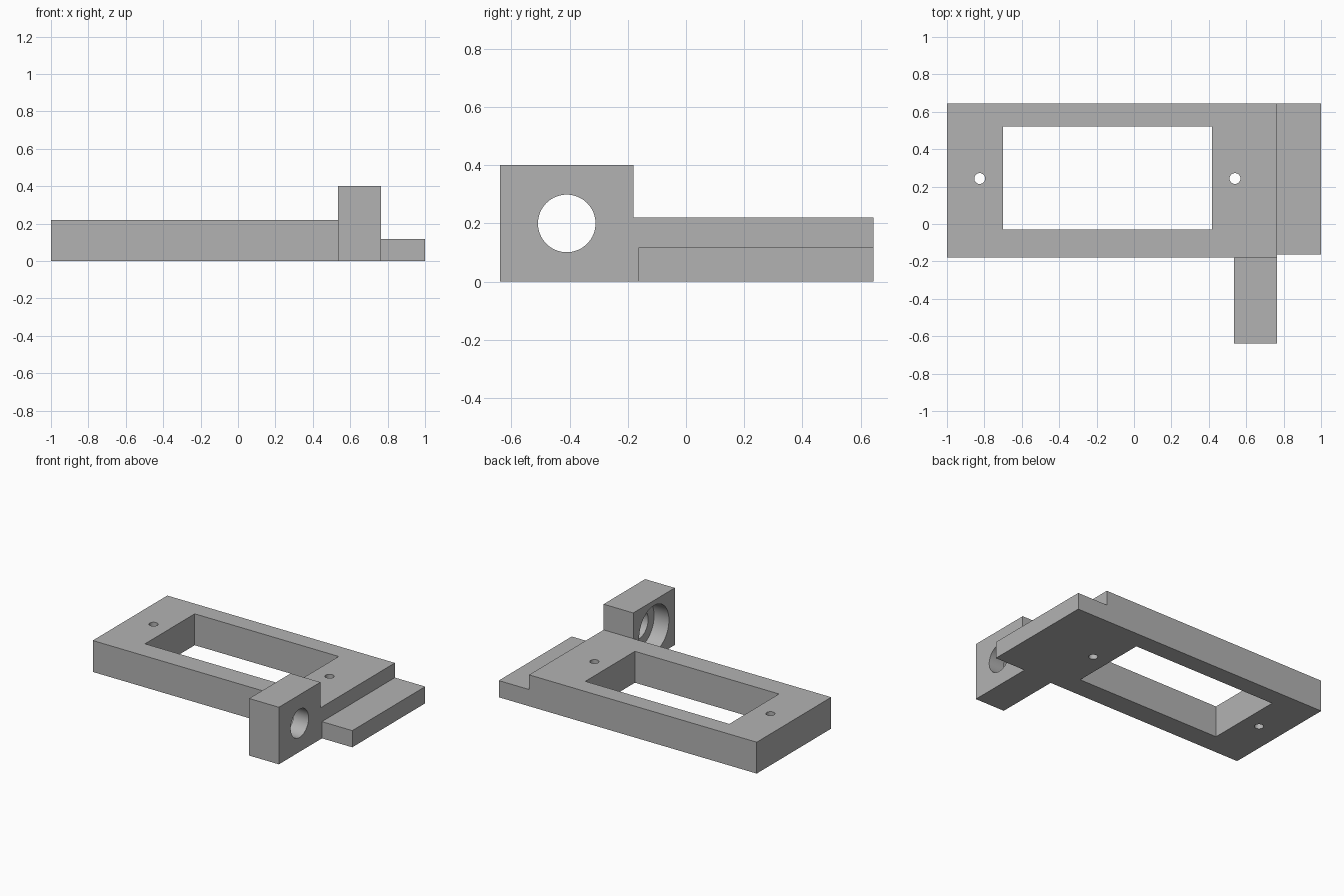
import bpy, math

if "Cube" in bpy.data.objects:
    bpy.data.objects.remove(bpy.data.objects["Cube"], do_unlink=True)

grey = bpy.data.materials.new("plain grey")
grey.use_nodes = True
colour = (0.45, 0.45, 0.45, 1)
grey.diffuse_color = colour
grey.node_tree.nodes["Principled BSDF"].inputs["Base Color"].default_value = colour


def box(name, x, y, z):
    """Box spanning the given (low, high) ranges."""
    bpy.ops.mesh.primitive_cube_add(size=2)
    obj = bpy.context.object
    obj.name = name
    for v in obj.data.vertices:
        v.co = [r[1] if c > 0 else r[0] for c, r in zip(v.co, (x, y, z))]
    obj.data.materials.append(grey)
    return obj


def rod(name, radius, depth, location, axis="Z"):
    """Round cutter along z or x."""
    turn = (0, math.pi / 2, 0) if axis == "X" else (0, 0, 0)
    bpy.ops.mesh.primitive_cylinder_add(vertices=64, radius=radius, depth=depth,
                                        location=location, rotation=turn)
    obj = bpy.context.object
    obj.name = name
    obj.data.materials.append(grey)
    return obj


def combine(target, tool, operation):
    """Apply an exact boolean and drop the tool."""
    mod = target.modifiers.new(operation, "BOOLEAN")
    mod.operation, mod.solver, mod.object = operation, "EXACT", tool
    bpy.context.view_layer.objects.active = target
    bpy.ops.object.modifier_apply(modifier=mod.name)
    bpy.data.objects.remove(tool, do_unlink=True)


FRONT, BACK = -0.18, 0.645
STEP = 0.765

# Rectangular frame, low side ledge and raised pivot block as one solid
bracket = box("bracket", (-1, STEP), (FRONT, BACK), (0, 0.22))
combine(bracket, box("ledge", (STEP, 1), (-0.163, BACK), (0, 0.117)), "UNION")
combine(bracket, box("pivot_block", (0.535, STEP), (-0.64, FRONT), (0, 0.4)), "UNION")

# Window and the two screw holes
combine(bracket, box("window", (-0.70, 0.417), (-0.03, 0.52), (-0.1, 0.5)), "DIFFERENCE")
for x in (-0.825, 0.54):
    combine(bracket, rod("screw_hole", 0.029, 1, (x, 0.243, 0)), "DIFFERENCE")

# Pivot bore with a wider recess on the inner side
combine(bracket, rod("bore", 0.099, 0.6, (0.65, -0.41, 0.2), "X"), "DIFFERENCE")
combine(bracket, rod("recess", 0.165, 0.23, (0.535, -0.41, 0.2), "X"), "DIFFERENCE")

bpy.ops.object.select_all(action="DESELECT")
bracket.select_set(True)
bpy.context.view_layer.objects.active = bracket
bpy.ops.object.shade_smooth_by_angle(angle=math.radians(30))
